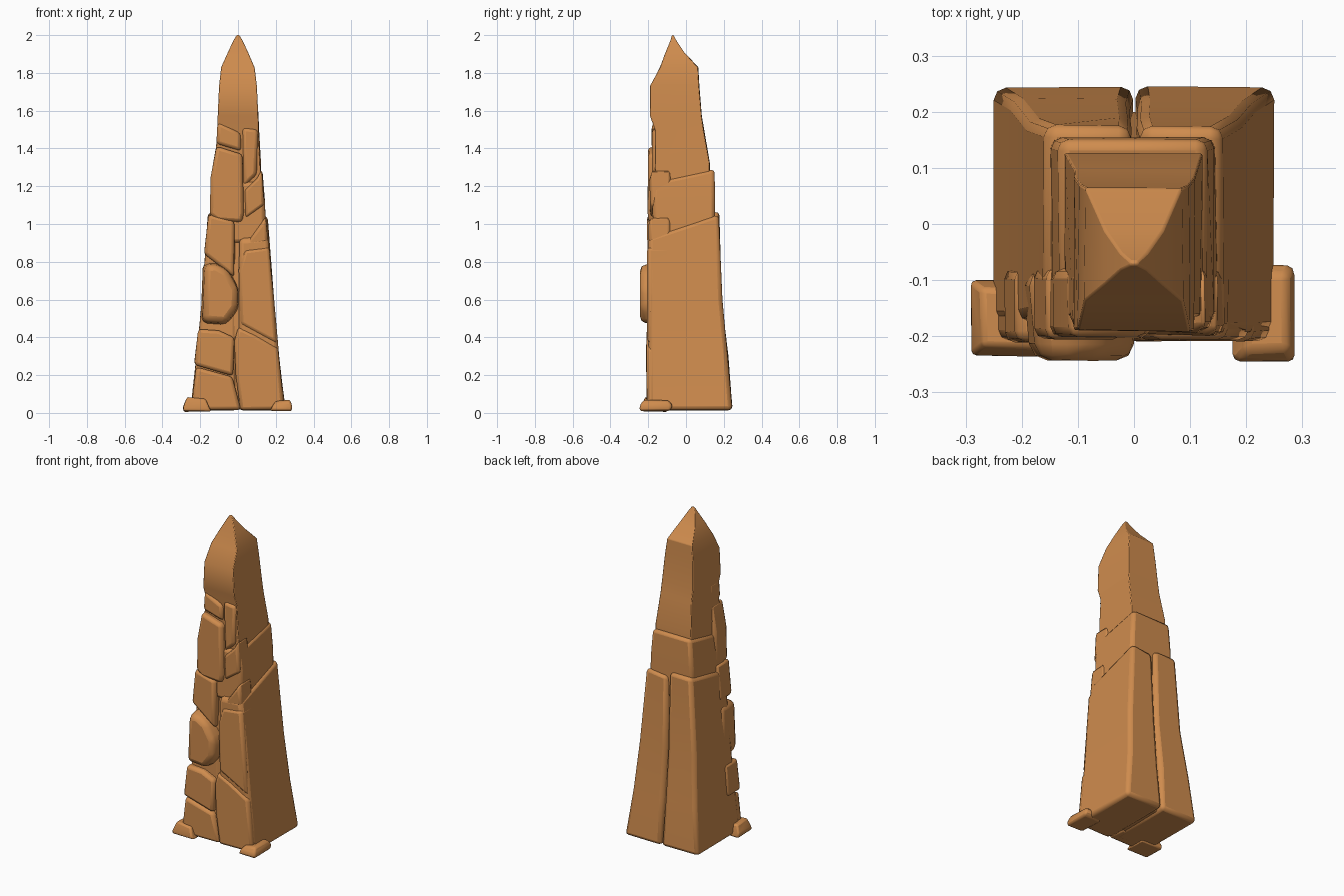
import bpy, bmesh, math, random
from mathutils import Vector

random.seed(4)
rock = bpy.data.materials.new("orange sandstone")
rock.diffuse_color = (0.62, 0.26, 0.075, 1)


def finish(name, bm, bevel, jitter):
    """Roughen corners a little, chamfer the edges and shade smooth."""
    for v in bm.verts:
        if v.co.z < 1.9:
            v.co += Vector([random.uniform(-jitter, jitter) for _ in range(3)])
        v.co.z = max(v.co.z, 0)
    bmesh.ops.recalc_face_normals(bm, faces=bm.faces)
    me = bpy.data.meshes.new(name)
    bm.to_mesh(me)
    bm.free()
    ob = bpy.data.objects.new(name, me)
    bpy.context.collection.objects.link(ob)
    me.materials.append(rock)
    mod = ob.modifiers.new("worn edges", 'BEVEL')
    mod.width = bevel
    mod.segments = 2
    mod.limit_method = 'ANGLE'
    mod.angle_limit = math.radians(28)
    bpy.ops.object.select_all(action='DESELECT')
    bpy.context.view_layer.objects.active = ob
    ob.select_set(True)
    bpy.ops.object.shade_smooth_by_angle(angle=math.radians(38))
    return ob


def column(name, rings, top=(0, 0), bottom=(0, 0), bevel=0.02, jitter=0.003):
    """Stack of rectangles (z, x0, x1, y0, y1); end rings may slope in x, y."""
    bm = bmesh.new()
    loops = []
    for i, (z, x0, x1, y0, y1) in enumerate(rings):
        s = bottom if i == 0 else top if i == len(rings) - 1 else (0, 0)
        loops.append([bm.verts.new((x, y, z + s[0] * x + s[1] * y))
                      for x, y in ((x0, y0), (x1, y0), (x1, y1), (x0, y1))])
    bm.faces.new(loops[0][::-1])
    bm.faces.new(loops[-1])
    for a, b in zip(loops, loops[1:]):
        for i in range(4):
            j = (i + 1) % 4
            bm.faces.new((a[i], a[j], b[j], b[i]))
    return finish(name, bm, bevel, jitter)


def slab(name, outline, y_front, y_back=-0.08, bevel=0.018, inset=0.0):
    """Front block: xz outline pushed back in y, front face may be smaller."""
    bm = bmesh.new()
    cx = sum(p[0] for p in outline) / len(outline)
    cz = sum(p[1] for p in outline) / len(outline)
    k = 1 - inset
    f = [bm.verts.new((cx + (x - cx) * k, y_front, cz + (z - cz) * k)) for x, z in outline]
    b = [bm.verts.new((x, y_back, z)) for x, z in outline]
    n = len(outline)
    bm.faces.new(f)
    bm.faces.new(b[::-1])
    for i in range(n):
        j = (i + 1) % n
        bm.faces.new((f[i], b[i], b[j], f[j]))
    return finish(name, bm, bevel, 0.002)


# hidden core that closes the cracks
column("core", [(0.02, -0.22, 0.22, -0.17, 0.2), (0.6, -0.16, 0.16, -0.17, 0.155),
                (1.2, -0.11, 0.11, -0.15, 0.1), (1.6, -0.07, 0.07, -0.14, 0.05)])

# two tall columns, split by the crack down the back
column("right_column", [(0.015, 0.004, 0.25, -0.195, 0.247), (0.3, 0.006, 0.218, -0.2, 0.222),
                        (0.6, 0.006, 0.19, -0.2, 0.19), (0.98, 0.008, 0.157, -0.198, 0.175)],
       top=(0.1, 0.33), bevel=0.022)
column("left_column", [(0.015, -0.25, -0.004, -0.175, 0.247), (0.3, -0.22, -0.006, -0.175, 0.222),
                       (0.6, -0.19, -0.006, -0.17, 0.19), (1.03, -0.16, -0.008, -0.17, 0.175)],
       top=(0, 0.2), bevel=0.022)

# middle band and upper spire
column("middle_block", [(0.9, -0.152, 0.148, -0.175, 0.153), (1.12, -0.145, 0.14, -0.18, 0.152),
                        (1.26, -0.132, 0.128, -0.178, 0.148)], top=(0, 0.22))
column("spire_tip", [(1.2, -0.125, 0.12, -0.16, 0.125), (1.32, -0.122, 0.12, -0.165, 0.125),
                     (1.5, -0.106, 0.11, -0.165, 0.094), (1.57, -0.105, 0.107, -0.19, 0.085),
                     (1.73, -0.1, 0.098, -0.19, 0.07), (1.83, -0.088, 0.087, -0.138, 0.062),
                     (1.91, -0.053, 0.053, -0.108, -0.01), (1.97, -0.025, 0.025, -0.083, -0.05),
                     (2.0, -0.007, 0.007, -0.074, -0.066)], bevel=0.011)

# stacked blocks up the left of the front
slab("front_left_foot", [(-0.25, 0.015), (0.015, 0.015), (-0.03, 0.19), (-0.222, 0.245)], -0.207)
slab("front_left_block", [(-0.232, 0.255), (-0.028, 0.195), (-0.018, 0.4), (-0.1, 0.435),
                          (-0.212, 0.442)], -0.21)
slab("bulging_boulder", [(-0.203, 0.46), (-0.06, 0.45), (0.01, 0.54), (0.012, 0.66), (-0.05, 0.77),
                         (-0.12, 0.81), (-0.19, 0.8)], -0.243, bevel=0.03, inset=0.15)
slab("front_left_wedge", [(-0.18, 0.84), (-0.02, 0.72), (-0.018, 1.015), (-0.155, 1.05)], -0.204)
slab("front_centre_block", [(-0.15, 1.05), (-0.11, 1.02), (0.02, 1.01), (0.03, 1.06), (0.024, 1.37),
                            (-0.115, 1.41), (-0.143, 1.25)], -0.2)
slab("front_small_block", [(-0.115, 1.425), (0.018, 1.385), (0.015, 1.48), (-0.108, 1.54)], -0.182)

# broad blocks up the right of the front
slab("front_right_foot", [(0.012, 0.015), (0.247, 0.015), (0.212, 0.34), (0.09, 0.415), (0.0, 0.455),
                          (-0.018, 0.38), (-0.012, 0.2)], -0.208)
slab("front_right_block", [(0.01, 0.47), (0.205, 0.365), (0.166, 0.88), (0.035, 0.86),
                           (0.005, 0.76)], -0.206)
slab("front_right_wedge", [(0.035, 0.88), (0.16, 0.9), (0.148, 1.04), (0.12, 1.0)], -0.198)
slab("front_upper_right_block", [(0.038, 1.03), (0.14, 1.1), (0.126, 1.29), (0.1, 1.24),
                                 (0.035, 1.18)], -0.19)
slab("front_top_right_block", [(0.03, 1.2), (0.1, 1.26), (0.106, 1.5), (0.025, 1.51)], -0.18)

# loose stones at the front corners
column("left_loose_stone", [(0.008, -0.288, -0.14, -0.236, -0.1), (0.03, -0.29, -0.15, -0.235, -0.1),
                            (0.06, -0.27, -0.17, -0.22, -0.115)], top=(-0.08, 0), bevel=0.012)
column("right_loose_stone", [(0.008, 0.17, 0.287, -0.245, -0.09), (0.035, 0.18, 0.29, -0.246, -0.07),
                             (0.055, 0.2, 0.275, -0.225, -0.09)], top=(0.05, 0), bevel=0.012)
